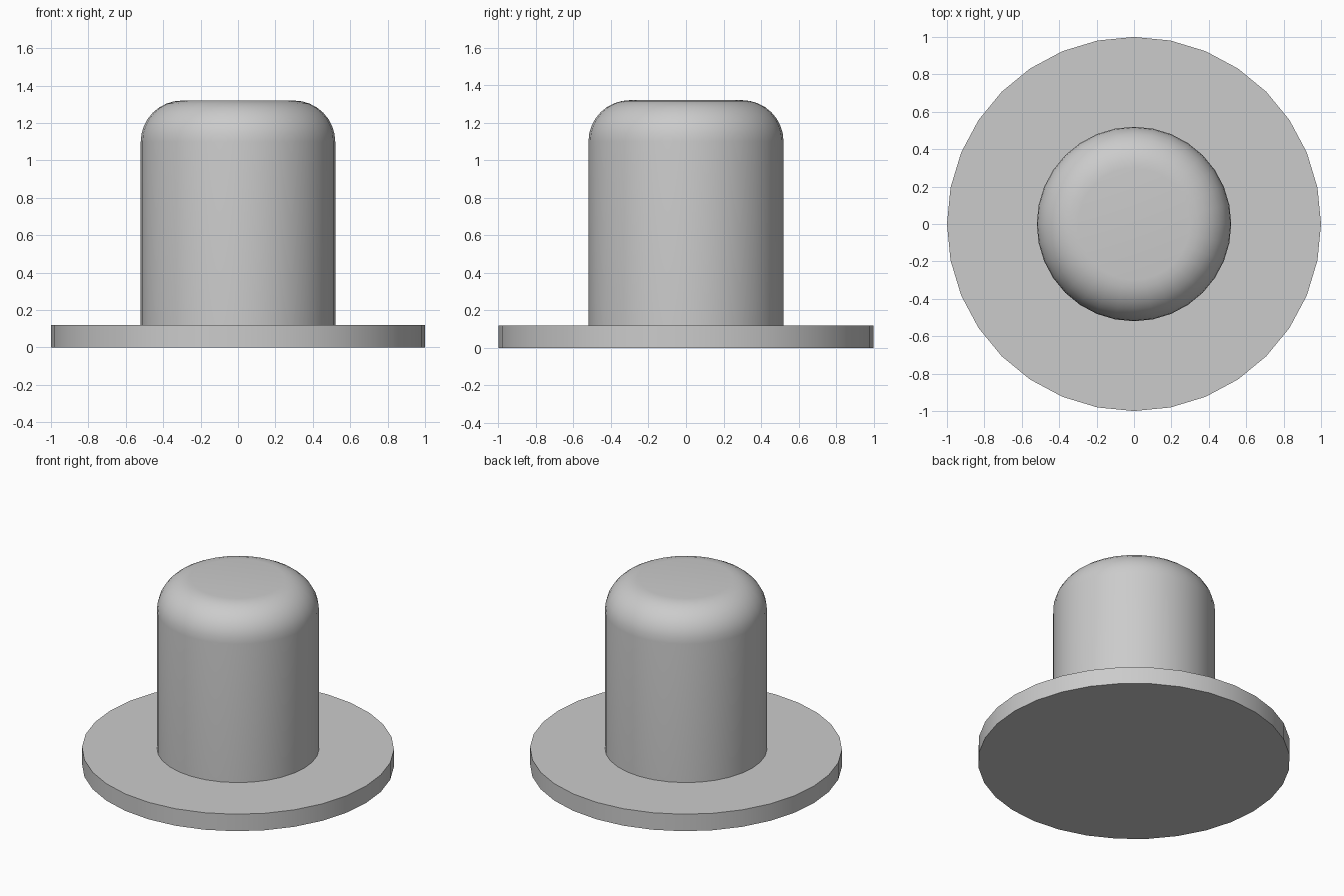
import bpy, math

cube = bpy.data.objects.get("Cube")
if cube:
    bpy.data.objects.remove(cube, do_unlink=True)

SIDES = 32

# Single plain grey
grey = bpy.data.materials.new("plain grey")
grey.use_nodes = True
colour = (0.6, 0.6, 0.6, 1)
grey.diffuse_color = colour
grey.node_tree.nodes["Principled BSDF"].inputs["Base Color"].default_value = colour


def cylinder(name, radius, bottom, top):
    bpy.ops.mesh.primitive_cylinder_add(
        vertices=SIDES, radius=radius, depth=top - bottom,
        location=(0, 0, (top + bottom) / 2),
        rotation=(0, 0, math.pi / 2))
    obj = bpy.context.object
    obj.name = name
    obj.data.materials.append(grey)
    return obj


# Flat round base
base = cylinder("base_disc", 1.0, 0, 0.12)
bpy.ops.object.shade_smooth_by_angle(angle=math.radians(30))

# Upright post with a rounded top rim
post = cylinder("post", 0.52, 0.12, 1.32)
weights = post.data.attributes.new("bevel_weight_edge", "FLOAT", "EDGE")
for edge in post.data.edges:
    if all(post.data.vertices[v].co.z > 0 for v in edge.vertices):
        weights.data[edge.index].value = 1
bevel = post.modifiers.new("rounded_rim", "BEVEL")
bevel.limit_method = "WEIGHT"
bevel.width = 0.22
bevel.segments = 8
bpy.ops.object.modifier_apply(modifier=bevel.name)
bpy.ops.object.shade_smooth_by_angle(angle=math.radians(30))
